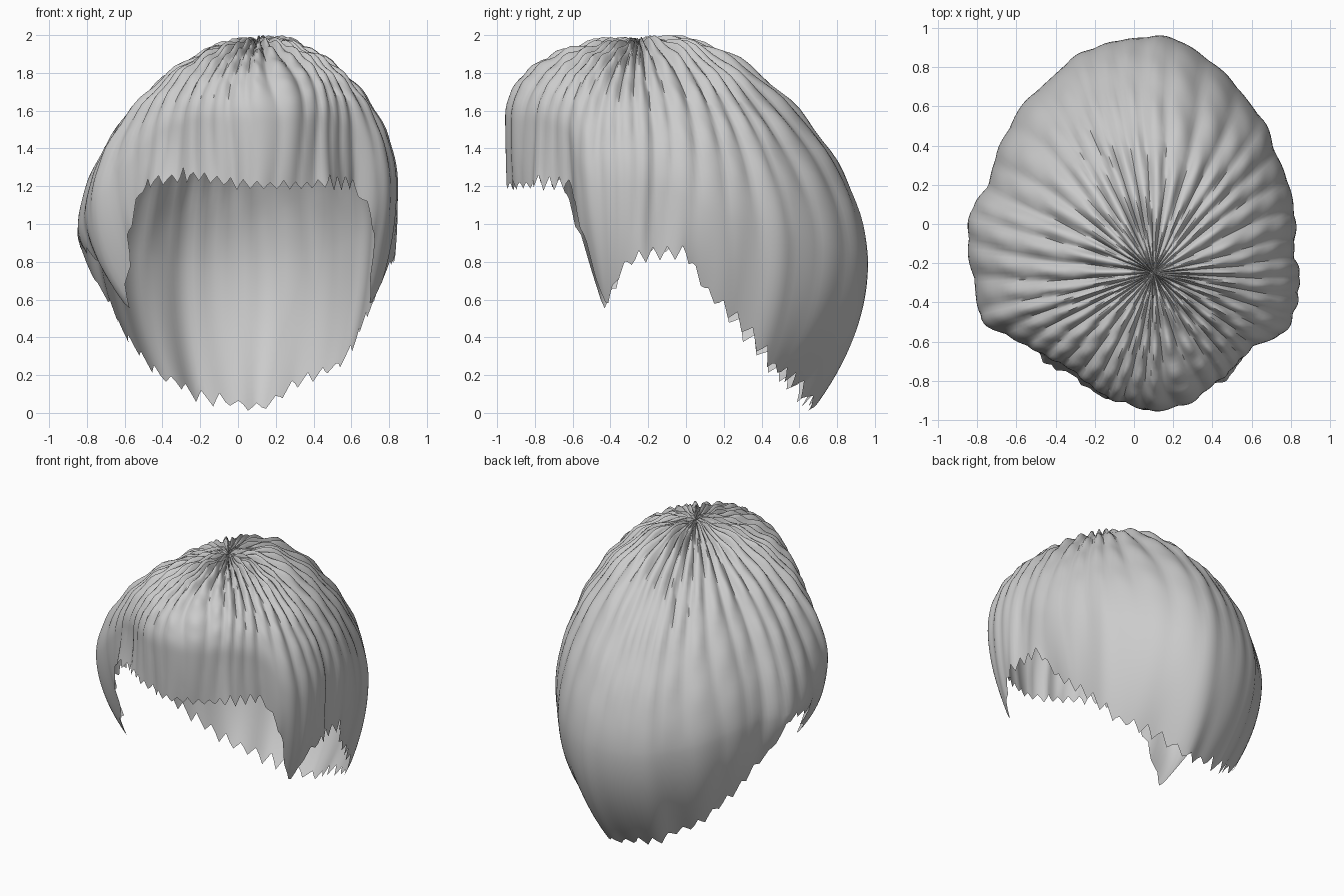
import bpy, bmesh, math, random
from mathutils import Vector

random.seed(4)
old = bpy.data.objects.get("Cube")
if old:
    bpy.data.objects.remove(old)

CROWN = Vector((0.1, -0.25, 1.965))
SEGS, UPPER, LOWER, PLEATS = 240, 30, 14, 40

# Widest line of the hair: angle around the crown, radius, height
WIDEST = [(-90, .7, 1.55), (-73, .69, 1.55), (-57, .63, 1.55), (-35, .63, 1.5),
          (-21, .76, 1.2), (-4, .74, 1.2), (12, .73, 1.2), (33, .82, 1.05),
          (46, .89, 1), (60, .99, .9), (75, 1.13, .83), (90, 1.22, .78),
          (105, 1.19, .78), (123, 1.11, .83), (137, 1.03, .9), (152, .96, .93),
          (165, .98, .94), (183, .92, 1.03), (196, .91, 1.08), (206, .78, 1.3),
          (221, .66, 1.5), (238, .65, 1.55), (253, .68, 1.55), (270, .7, 1.55)]
# Hem line: fringe, side locks, ear gaps and long back
HEM = [(-90, .69, 1.2), (-60, .65, 1.21), (-35, .63, 1.22), (-26, .68, .98),
       (-17, .63, .55), (-6, .7, .79), (4, .73, .84), (20, .74, .85),
       (29, .72, .65), (44, .79, .47), (60, .83, .24), (77, .87, .15),
       (90, .93, .02), (109, .92, .09), (124, .9, .19), (142, .89, .43),
       (156, .91, .66), (164, .97, .9), (183, .88, .84), (195, .69, .55),
       (206, .76, .99), (213, .72, 1.2), (235, .67, 1.26), (270, .69, 1.2)]


def sample(keys, deg):
    for (a, r, z), (b, r2, z2) in zip(keys, keys[1:]):
        if deg <= b:
            t = (deg - a) / (b - a)
            return r + (r2 - r) * t, z + (z2 - z) * t
    return keys[-1][1:]


def smooth(ring, passes):
    n = len(ring)
    for _ in range(passes):
        ring = [tuple((ring[i - 1][k] + 2 * ring[i][k] + ring[(i + 1) % n][k]) / 4
                      for k in (0, 1)) for i in range(n)]
    return ring


degrees = [-90 + 360 * i / SEGS for i in range(SEGS)]
widest = smooth([sample(WIDEST, d) for d in degrees], 10)
hem = smooth([sample(HEM, d) for d in degrees], 1)
tooth = [random.uniform(.4, 1.2) for _ in range(SEGS // 4)]
phase = [random.uniform(0, 2 * math.pi) for _ in range(PLEATS)]


def strand_point(i, row):
    """Point on the strand running from the crown to the hem."""
    a = math.radians(degrees[i])
    (rm, zm), (rh, zh) = widest[i], hem[i]
    if row <= UPPER:
        # rounded top, fullest over the fringe and flattest on the right side
        u = row / UPPER * math.pi / 2
        e = 2 / (1.9 + .12 * math.cos(a) - .12 * abs(math.cos(a))
                 + .22 * max(0, -math.sin(a)))
        r = rm * math.sin(u) ** e
        z = zm + (CROWN.z - zm) * max(0, math.cos(u)) ** e
        # swell behind the crown, with a flatter slope below it
        z += .035 * max(0, math.cos(a - 1.3)) * math.sin(5 * r / rm) * math.cos(u) ** .5
        s = .75 * row / UPPER
    else:
        # lower part, stretched or shortened along the strand into a zigzag hem
        t = (row - UPPER) / LOWER
        s = .75 + .25 * t
        zigzag = .035 * tooth[i // 4] * (1 - abs(i % 4 - 2))
        t *= 1 + max(-.8, zigzag / (zm - zh))
        r, z = rm + (rh - rm) * t * t, zm + (zh - zm) * t
    p = Vector((CROWN.x + r * math.cos(a), CROWN.y + r * math.sin(a), z))
    # gathered pleats, uneven near the crown, and broad soft waves below
    w = a + .05 * math.sin(3 * a + 1) + .025 * math.sin(7 * a)
    front = .5 - .5 * math.sin(a)
    turn = w + .03 * math.sin(7 * s + 5 * a)
    pleat = abs(math.sin(PLEATS / 2 * turn)) - .5
    depth = min(1, s / .12) * (.05 * (1 - s) ** 1.5 + .01 * front)
    k = int(turn * PLEATS / (2 * math.pi)) % PLEATS
    tuft = .035 * max(0, pleat) * max(0, 1 - s / .7) * math.sin(45 * s + phase[k])
    wave = .010 * s * math.sin(13 * w + 2) + .006 * s * math.sin(23 * w)
    out = (p - Vector((CROWN.x, CROWN.y, .9))).normalized()
    return p + out * (pleat * depth + tuft + wave)


# Hair shell
bm = bmesh.new()
top = bm.verts.new(CROWN)
rings = [[bm.verts.new(strand_point(i, row)) for i in range(SEGS)]
         for row in range(1, UPPER + LOWER + 1)]
for i in range(SEGS):
    j = (i + 1) % SEGS
    bm.faces.new((top, rings[0][i], rings[0][j]))
    for upper, lower in zip(rings, rings[1:]):
        bm.faces.new((upper[i], lower[i], lower[j], upper[j]))
mesh = bpy.data.meshes.new("hair_shell")
bm.to_mesh(mesh)
bm.free()
hair = bpy.data.objects.new("hair_shell", mesh)
bpy.context.collection.objects.link(hair)

# Plain grey
grey = bpy.data.materials.new("light_grey")
grey.use_nodes = True
colour = (.6, .6, .6, 1)
grey.diffuse_color = colour
grey.node_tree.nodes["Principled BSDF"].inputs["Base Color"].default_value = colour
mesh.materials.append(grey)

bpy.ops.object.select_all(action='DESELECT')
hair.select_set(True)
bpy.context.view_layer.objects.active = hair
bpy.ops.object.shade_smooth_by_angle(angle=math.radians(60))
